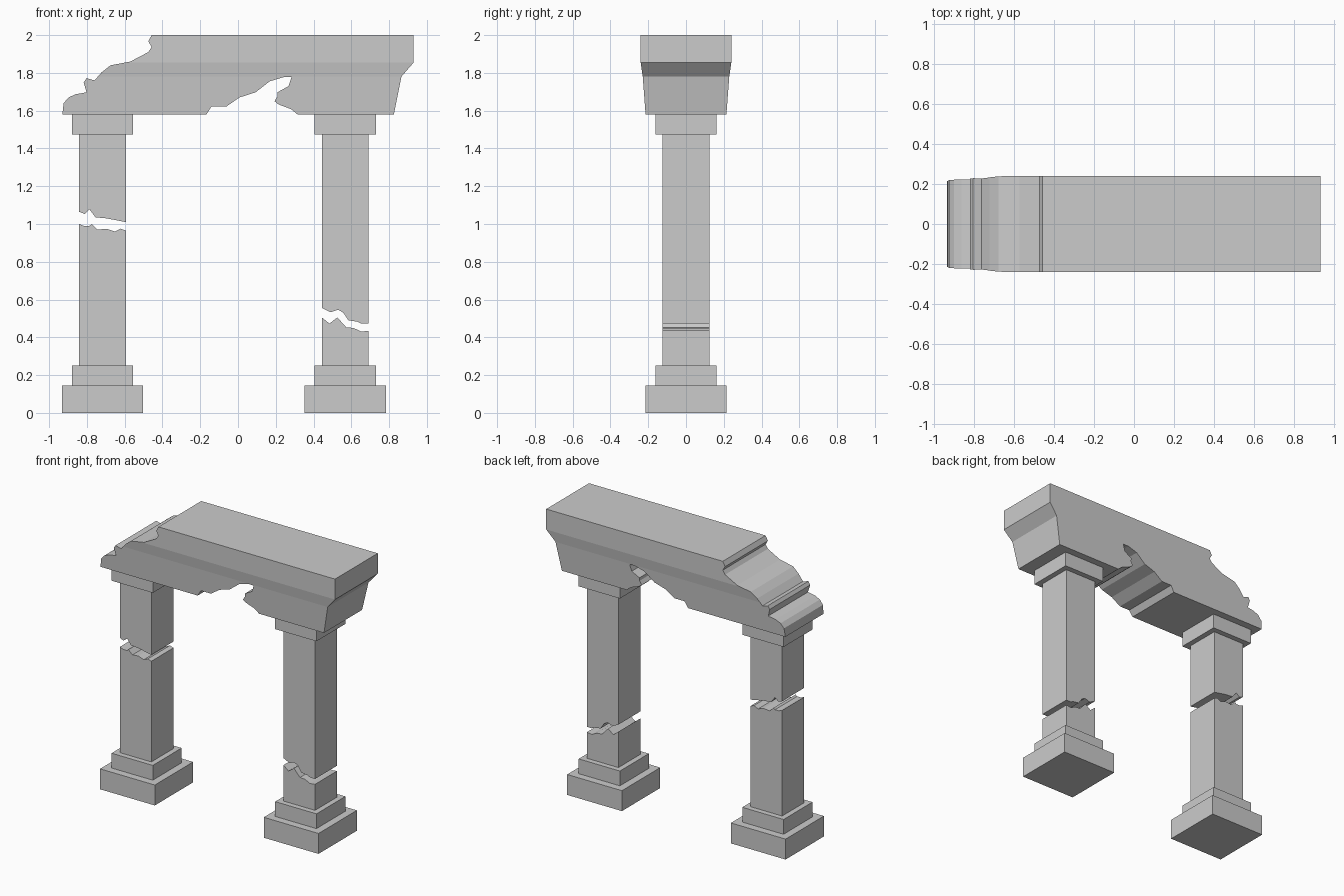
import bpy, bmesh

if "Cube" in bpy.data.objects:
    bpy.data.objects.remove(bpy.data.objects["Cube"])


def finish(bm, name):
    bmesh.ops.recalc_face_normals(bm, faces=bm.faces)
    mesh = bpy.data.meshes.new(name)
    bm.to_mesh(mesh)
    bm.free()
    obj = bpy.data.objects.new(name, mesh)
    bpy.context.collection.objects.link(obj)
    return obj


def extruded(outline, half):
    """Front (x, z) outline extruded through the depth."""
    bm = bmesh.new()
    face = bm.faces.new([bm.verts.new((x, -half, z)) for x, z in outline])
    new = bmesh.ops.extrude_face_region(bm, geom=[face])["geom"]
    for v in new:
        if isinstance(v, bmesh.types.BMVert):
            v.co.y = half
    return bm


def block(name, cx, half, z0, z1):
    pts = [(cx - half, z0), (cx + half, z0), (cx + half, z1), (cx - half, z1)]
    return finish(extruded(pts, half), name)


SHAFT = 0.124

# Pillars: stepped base, shaft split by a jagged crack, capital
# crack points are (x offset from pillar centre, z), left to right
pillars = {
    "left": (-0.718,
             [(-.124, 1.0), (-.098, .99), (-.068, .99), (-.056, 1.0), (-.025, .97),
              (.022, .975), (.065, .96), (.097, .975), (.124, .965)],
             [(-.124, 1.065), (-.094, 1.053), (-.068, 1.077), (-.036, 1.035),
              (.022, 1.03), (.124, 1.01)]),
    "right": (0.568,
              [(-.124, .505), (-.084, .473), (-.042, .505), (.006, .452),
               (.043, .45), (.085, .43), (.124, .435)],
              [(-.124, .555), (-.079, .533), (-.037, .546), (-.01, .53),
               (.016, .49), (.064, .483), (.085, .473), (.124, .473)]),
}
for side, (cx, low, high) in pillars.items():
    block(side + "_plinth", cx, 0.215, 0.0, 0.145)
    block(side + "_base_step", cx, 0.162, 0.145, 0.25)
    block(side + "_capital", cx, 0.162, 1.475, 1.58)
    lower = [(SHAFT, .25), (-SHAFT, .25)] + low
    upper = [(SHAFT, 1.475), (-SHAFT, 1.475)] + high
    for part, pts in (("lower", lower), ("upper", upper)):
        pts = [(cx + x, z) for x, z in pts]
        finish(extruded(pts, SHAFT), f"{side}_{part}_shaft")

# Lintel: broken outline, its sides flaring outward toward the top
lintel = [(-.457, 2.0), (.93, 2.0), (.93, 1.855), (.865, 1.78), (.825, 1.58),
          (.315, 1.58), (.283, 1.607), (.215, 1.633), (.193, 1.65), (.21, 1.676),
          (.21, 1.698), (.268, 1.73), (.283, 1.777), (.24, 1.777), (.167, 1.755),
          (.093, 1.697), (.008, 1.67), (-.06, 1.623), (-.14, 1.623), (-.167, 1.58),
          (-.93, 1.58), (-.923, 1.64), (-.897, 1.67), (-.86, 1.687), (-.802, 1.697),
          (-.817, 1.75), (-.802, 1.772), (-.76, 1.76), (-.722, 1.803), (-.675, 1.84),
          (-.57, 1.86), (-.475, 1.91), (-.457, 1.937), (-.475, 1.967)]
flare = [(1.58, .214), (1.78, .229), (1.855, .24), (2.0, .24)]


def half_depth(z):
    for (z0, w0), (z1, w1) in zip(flare, flare[1:]):
        if z <= z1:
            return w0 + (w1 - w0) * (z - z0) / (z1 - z0)
    return flare[-1][1]


bm = extruded(lintel, 0.24)
for z, _ in flare[1:-1]:
    bmesh.ops.bisect_plane(bm, geom=bm.verts[:] + bm.edges[:] + bm.faces[:],
                           dist=1e-4, plane_co=(0, 0, z), plane_no=(0, 0, 1))
for v in bm.verts:
    v.co.y = half_depth(v.co.z) * (1 if v.co.y > 0 else -1)
finish(bm, "broken_lintel")
